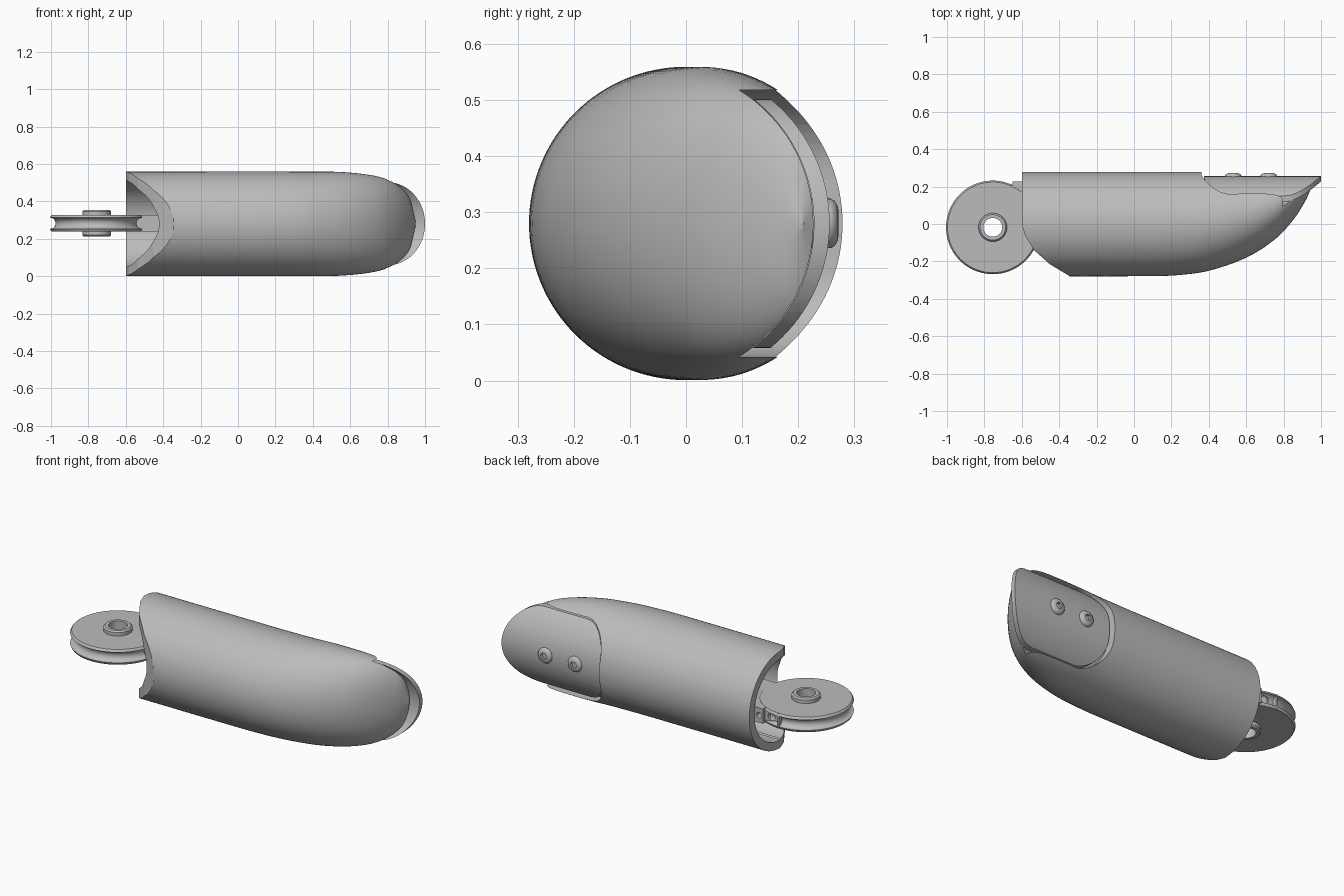
import bpy, bmesh, math
from mathutils import Vector, Matrix

old = bpy.data.objects.get("Cube")
if old:
    bpy.data.objects.remove(old)

ZC, R = 0.28, 0.279          # axis height and sleeve radius
grey = bpy.data.materials.new("grey")
grey.use_nodes = True
grey.diffuse_color = (0.5, 0.5, 0.5, 1)
grey.node_tree.nodes["Principled BSDF"].inputs["Base Color"].default_value = (0.5, 0.5, 0.5, 1)


def finish(name, bm):
    bmesh.ops.recalc_face_normals(bm, faces=bm.faces)
    me = bpy.data.meshes.new(name)
    bm.to_mesh(me)
    bm.free()
    me.materials.append(grey)
    ob = bpy.data.objects.new(name, me)
    bpy.context.collection.objects.link(ob)
    return ob


def loft(name, rings, closed=False):
    """Skin rings of points; cap the ends unless the rings close on themselves."""
    bm = bmesh.new()
    vs = [[bm.verts.new(p) for p in ring] for ring in rings]
    n = len(vs[0])
    pairs = list(zip(vs, vs[1:])) + ([(vs[-1], vs[0])] if closed else [])
    for a, b in pairs:
        for i in range(n):
            j = (i + 1) % n
            bm.faces.new((a[i], a[j], b[j], b[i]))
    if not closed:
        bm.faces.new(vs[0])
        bm.faces.new(vs[-1])
    return finish(name, bm)


def prism(name, pts, lo, hi, axis):
    """Extrude a flat outline along z (points x, y) or y (points x, z)."""
    place = (lambda p, h: (p[0], p[1], h)) if axis == "z" else (lambda p, h: (p[0], h, p[1]))
    return loft(name, [[place(p, h) for p in pts] for h in (lo, hi)])


def lathe(name, profile, centre, axis="z", n=64, closed=True):
    """Turn (radius, height) points about an axis through centre."""
    rings = []
    for i in range(n):
        a = 2 * math.pi * i / n
        rings.append([(r * math.cos(a), r * math.sin(a), h) for r, h in profile])
    ob = loft(name, rings, True)
    turn = {"z": Matrix(), "y": Matrix.Rotation(-math.pi / 2, 4, "X"),
            "x": Matrix.Rotation(math.pi / 2, 4, "Y")}[axis]
    ob.data.transform(Matrix.Translation(centre) @ turn)
    return ob


def rod(x0, x1, y, r, n=128):
    """Solid round bar along x."""
    ring = [(r * math.cos(2 * math.pi * i / n), r * math.sin(2 * math.pi * i / n)) for i in range(n)]
    return loft("rod", [[(x, y + c, ZC + s) for c, s in ring] for x in (x0, x1)])


def circle(cx, cy, r, n=32, a0=0.0, a1=2 * math.pi, end=False):
    return [(cx + r * math.cos(a0 + (a1 - a0) * i / n), cy + r * math.sin(a0 + (a1 - a0) * i / n))
            for i in range(n + (1 if end else 0))]


def combine(ob, tool, op="DIFFERENCE"):
    m = ob.modifiers.new("cut", "BOOLEAN")
    m.operation, m.object, m.solver = op, tool, "EXACT"
    bpy.ops.object.select_all(action="DESELECT")
    bpy.context.view_layer.objects.active = ob
    ob.select_set(True)
    bpy.ops.object.modifier_apply(modifier=m.name)
    bpy.data.objects.remove(tool)


def smooth(ob, deg=30):
    bpy.ops.object.select_all(action="DESELECT")
    bpy.context.view_layer.objects.active = ob
    ob.select_set(True)
    bpy.ops.object.shade_smooth_by_angle(angle=math.radians(deg))


def interp(table, x):
    """Smooth monotone lookup through (x, value) pairs."""
    k = max(i for i in range(len(table) - 1) if table[i][0] <= x or i == 0)

    def slope(i):
        if i == 0 or i == len(table) - 1:
            i0, i1 = (0, 1) if i == 0 else (i - 1, i)
        else:
            i0, i1 = i - 1, i + 1
        return (table[i1][1] - table[i0][1]) / (table[i1][0] - table[i0][0])
    (xa, ya), (xb, yb) = table[k], table[k + 1]
    h, t = xb - xa, (x - xa) / (xb - xa)
    return ((2 * t**3 - 3 * t**2 + 1) * ya + (t**3 - 2 * t**2 + t) * h * slope(k)
            + (3 * t**2 - 2 * t**3) * yb + (t**3 - t**2) * h * slope(k + 1))


# Sleeve: round tube whose underside sweeps up into a blunt tip
under = [(-0.6, -R), (0.1, -R), (0.25, -0.272), (0.4, -0.25), (0.6, -0.18),
         (0.75, -0.085), (0.85, 0.02), (0.92, 0.13), (0.95, 0.2)]
width = [(-0.6, R), (0.4, R), (0.55, 0.277), (0.7, 0.262), (0.8, 0.237),
         (0.87, 0.195), (0.92, 0.13), (0.95, 0.01)]
xs = [-0.6, -0.2, 0.1] + [0.1 + 0.85 * math.sin(math.pi / 2 * i / 32) for i in range(1, 33)]
rings = []
for x in xs:
    lo, w = interp(under, x), interp(width, x)
    top = R if x < 0.9 else R - 0.07 * (x - 0.9) / 0.05
    mid, half = (top + lo) / 2, (top - lo) / 2
    rings.append([(x, mid + half * math.cos(a), ZC + w * math.sin(a))
                  for a in (2 * math.pi * i / 128 for i in range(128))])
sleeve = loft("finger_sleeve", rings)

# Hollow socket and swept-back opening
combine(sleeve, rod(-0.9, 0.1, 0, 0.232))
opening = [(-0.605, 0.03), (-0.6, 0), (-0.583, -0.06), (-0.535, -0.14), (-0.45, -0.215),
           (-0.35, -0.275), (-0.3, -0.31), (-0.8, -0.31), (-0.8, 0.03)]
combine(sleeve, prism("opening", opening, -0.2, 0.8, "z"))


def nail_outline(x0, half, corner, tip):
    """Outline with rounded rear corners; round or open front."""
    c = half - corner
    pts = circle(x0 + corner, ZC + c, corner, 12, math.pi, math.pi / 2, True)
    if tip:
        pts += [(0.8 + 0.2 * math.sin(a), ZC + half * math.cos(a))
                for a in (math.pi * i / 32 for i in range(33))]
    else:
        pts += [(1.2, ZC + half), (1.2, ZC - half)]
    return pts + circle(x0 + corner, ZC - c, corner, 12, -math.pi / 2, -math.pi, True)


# Bed for the nail plate
bed = prism("bed", nail_outline(0.36, 0.238, 0.16, False), 0.03, 0.5, "y")
combine(bed, rod(0.2, 1.3, -0.053, 0.28))
combine(sleeve, bed)
smooth(sleeve)

# Curved nail plate
nail = prism("nail_plate", nail_outline(0.375, 0.222, 0.15, True), 0.05, 0.5, "y")
combine(nail, rod(0.2, 1.3, -0.03, 0.286), "INTERSECT")
combine(nail, rod(0.2, 1.3, -0.053, 0.281))
smooth(nail)

# Two domed screws with hexagonal sockets
for i, x in enumerate((0.53, 0.72)):
    dome = [(0.0005, 0.2), (0.044, 0.2), (0.044, 0.258), (0.04, 0.265), (0.03, 0.271), (0.0005, 0.273)]
    screw = lathe(f"nail_screw_{i + 1}", dome, (x, 0, ZC), "y", 40)
    combine(screw, prism("socket", circle(x, ZC, 0.02, 6), 0.256, 0.3, "y"))
    smooth(screw)

# Grooved pulley wheel with raised hub and through hole
PX, PY, PZ = -0.755, -0.018, 0.283
groove = [(0.25 - 0.03 * math.cos(a), 0.03 * math.sin(a))
          for a in (-math.pi / 2 + math.pi * i / 10 for i in range(11))]
profile = ([(0.05, -0.072), (0.068, -0.072), (0.076, -0.064), (0.076, -0.044), (0.242, -0.044), (0.246, -0.04)]
           + groove
           + [(0.246, 0.04), (0.242, 0.044), (0.076, 0.044), (0.076, 0.064), (0.068, 0.072), (0.05, 0.072)])
wheel = lathe("pulley_wheel", profile, (PX, PY, PZ), "z", 96)
smooth(wheel)

# Anchor tab joining the wheel to the socket
tab_shape = [(PX, 0.15), (PX, 0.228), (-0.745, 0.228), (-0.745, 0.205), (-0.65, 0.205),
             (-0.65, 0.226), (-0.4, 0.226), (-0.4, -0.08), (-0.6, -0.08), (-0.6, 0.1)]
tab = prism("anchor_tab", tab_shape, PZ - 0.043, PZ + 0.043, "z")
combine(tab, prism("pin_hole", circle(-0.645, 0.155, 0.021), 0, 0.6, "z"))
combine(tab, prism("cord_hole", circle(-0.69, PZ, 0.022), 0.17, 0.4, "y"))
combine(tab, prism("cord_hole", circle(-0.625, PZ, 0.016), 0.19, 0.4, "y"))
smooth(tab)
